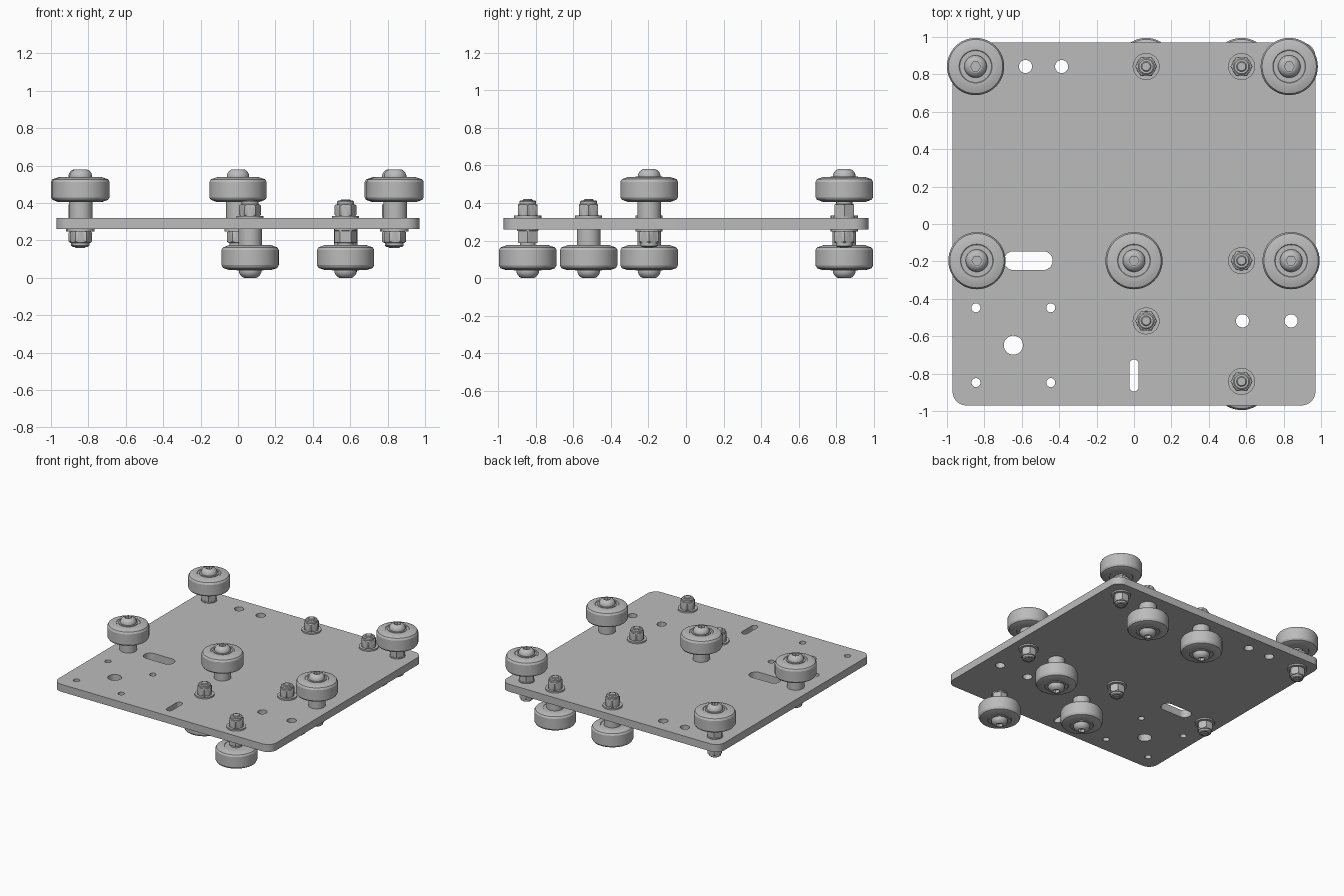
import bpy, bmesh, math

cube = bpy.data.objects.get("Cube")
if cube:
    bpy.data.objects.remove(cube, do_unlink=True)

metal = bpy.data.materials.new("plain grey")
metal.use_nodes = True
GREY = (0.5, 0.5, 0.5, 1)
metal.diffuse_color = GREY
metal.node_tree.nodes["Principled BSDF"].inputs["Base Color"].default_value = GREY

SIDES = 48
MID = 0.29       # height of the plate's middle
HALF = 0.03      # half the plate's thickness


def finish(mesh):
    mesh.materials.append(metal)
    mesh.shade_smooth()
    mesh.set_sharp_from_angle(angle=math.radians(25))


def radius_at(r, angle):
    """A negative radius stands for a hexagon with that apothem."""
    if r >= 0:
        return r
    return -r / math.cos(angle % (math.pi / 3) - math.pi / 6)


def lathe(name, profile, closed=False):
    bm = bmesh.new()
    rings = []
    for r, z in profile:
        ring = []
        for i in range(SIDES):
            a = 2 * math.pi * i / SIDES
            d = radius_at(r, a)
            ring.append(bm.verts.new((d * math.cos(a), d * math.sin(a), z)))
        rings.append(ring)
    pairs = list(zip(rings, rings[1:]))
    if closed:
        pairs.append((rings[-1], rings[0]))
    for low, high in pairs:
        for i in range(SIDES):
            j = (i + 1) % SIDES
            bm.faces.new((low[i], low[j], high[j], high[i]))
    bmesh.ops.remove_doubles(bm, verts=bm.verts, dist=1e-5)
    bmesh.ops.recalc_face_normals(bm, faces=bm.faces)
    mesh = bpy.data.meshes.new(name)
    bm.to_mesh(mesh)
    bm.free()
    finish(mesh)
    return mesh


# Shared hardware, measured from the middle of the plate
wheel = lathe("wheel", [
    (0.027, 0.118), (0.085, 0.118), (0.088, 0.115), (0.112, 0.115),
    (0.145, 0.127), (0.153, 0.14), (0.153, 0.222), (0.145, 0.237),
    (0.112, 0.248), (0.088, 0.248), (0.085, 0.245), (0.072, 0.245),
    (0.072, 0.25), (0.027, 0.25)], closed=True)
bolt = lathe("bolt", [
    (0, -0.13), (0.022, -0.13), (0.027, -0.125), (0.027, 0.25),
    (0.06, 0.25), (0.06, 0.259), (0.054, 0.273), (0.045, 0.283), (0.033, 0.29),
    (-0.023, 0.29), (-0.023, 0.268), (0, 0.268)])
washer = lathe("washer", [
    (0.027, -HALF), (0.072, -HALF), (0.072, -0.042), (0.027, -0.042)], closed=True)
nut = lathe("nut", [
    (0.027, -0.042), (0.052, -0.042), (-0.051, -0.047), (-0.051, -0.096),
    (0.051, -0.102), (0.045, -0.104), (0.045, -0.118), (0.038, -0.124),
    (0.027, -0.124)], closed=True)
round_spacer = lathe("round_spacer", [
    (0.027, HALF), (0.063, HALF), (0.063, 0.118), (0.027, 0.118)], closed=True)
hex_spacer = lathe("hex_spacer", [
    (0.027, HALF), (0.058, HALF), (0.058, 0.037), (-0.052, 0.039),
    (-0.052, 0.102), (0.042, 0.104), (0.042, 0.118), (0.027, 0.118)], closed=True)

# Wheel stations: x, y, wheel above the plate, hexagonal adjusting spacer
stations = [
    (-0.847, 0.842, True, True), (0.83, 0.842, True, True),
    (-0.84, -0.196, True, False), (0, -0.196, True, False), (0.84, -0.196, True, False),
    (0.065, 0.842, False, False), (0.575, 0.842, False, False),
    (0.575, -0.196, False, False), (0.065, -0.518, False, False),
    (0.575, -0.842, False, True)]
for n, (x, y, above, adjustable) in enumerate(stations, 1):
    spacer = hex_spacer if adjustable else round_spacer
    for mesh in (wheel, bolt, washer, nut, spacer):
        ob = bpy.data.objects.new(f"{mesh.name}_{n}", mesh)
        ob.location = (x, y, MID)
        ob.rotation_euler.x = 0 if above else math.pi
        bpy.context.collection.objects.link(ob)


# Plate outline and its cut-outs as one filled curve
def rounded(curve, cx, cy, hx, hy, r, steps=12):
    """Rounded rectangle; a circle or slot when r reaches the half size."""
    pts = []
    for q, (sx, sy) in enumerate([(1, 1), (-1, 1), (-1, -1), (1, -1)]):
        for i in range(steps + 1):
            a = math.pi / 2 * (q + i / steps)
            p = (cx + sx * (hx - r) + r * math.cos(a),
                 cy + sy * (hy - r) + r * math.sin(a))
            if not pts or math.dist(p, pts[-1]) > 1e-5:
                pts.append(p)
    if math.dist(pts[0], pts[-1]) < 1e-5:
        pts.pop()
    spline = curve.splines.new("POLY")
    spline.points.add(len(pts) - 1)
    for point, (x, y) in zip(spline.points, pts):
        point.co = (x, y, 0, 1)
    spline.use_cyclic_u = True


outline = bpy.data.curves.new("plate_outline", "CURVE")
outline.dimensions = "2D"
outline.fill_mode = "BOTH"
outline.extrude = HALF
rounded(outline, 0, 0, 0.97, 0.97, 0.075)
rounded(outline, -0.565, -0.196, 0.13, 0.05, 0.05)      # wide slot
rounded(outline, 0, -0.81, 0.025, 0.086, 0.025)         # narrow slot
holes = [(-0.645, -0.648, 0.051),
         (0.58, -0.518, 0.035), (0.84, -0.518, 0.035),
         (-0.58, 0.842, 0.035), (-0.387, 0.842, 0.035)]
holes += [(-0.645 + 0.2 * sx, -0.648 + 0.2 * sy, 0.024)
          for sx in (-1, 1) for sy in (-1, 1)]
for x, y, r in holes:
    rounded(outline, x, y, r, r, r)

source = bpy.data.objects.new("plate_outline", outline)
bpy.context.collection.objects.link(source)
depsgraph = bpy.context.evaluated_depsgraph_get()
plate_mesh = bpy.data.meshes.new_from_object(source.evaluated_get(depsgraph))
bpy.data.objects.remove(source, do_unlink=True)
bm = bmesh.new()
bm.from_mesh(plate_mesh)
bmesh.ops.remove_doubles(bm, verts=bm.verts, dist=1e-5)
bmesh.ops.recalc_face_normals(bm, faces=bm.faces)
bm.to_mesh(plate_mesh)
bm.free()
plate_mesh.materials.clear()
finish(plate_mesh)
plate = bpy.data.objects.new("plate", plate_mesh)
plate.location.z = MID
bpy.context.collection.objects.link(plate)
